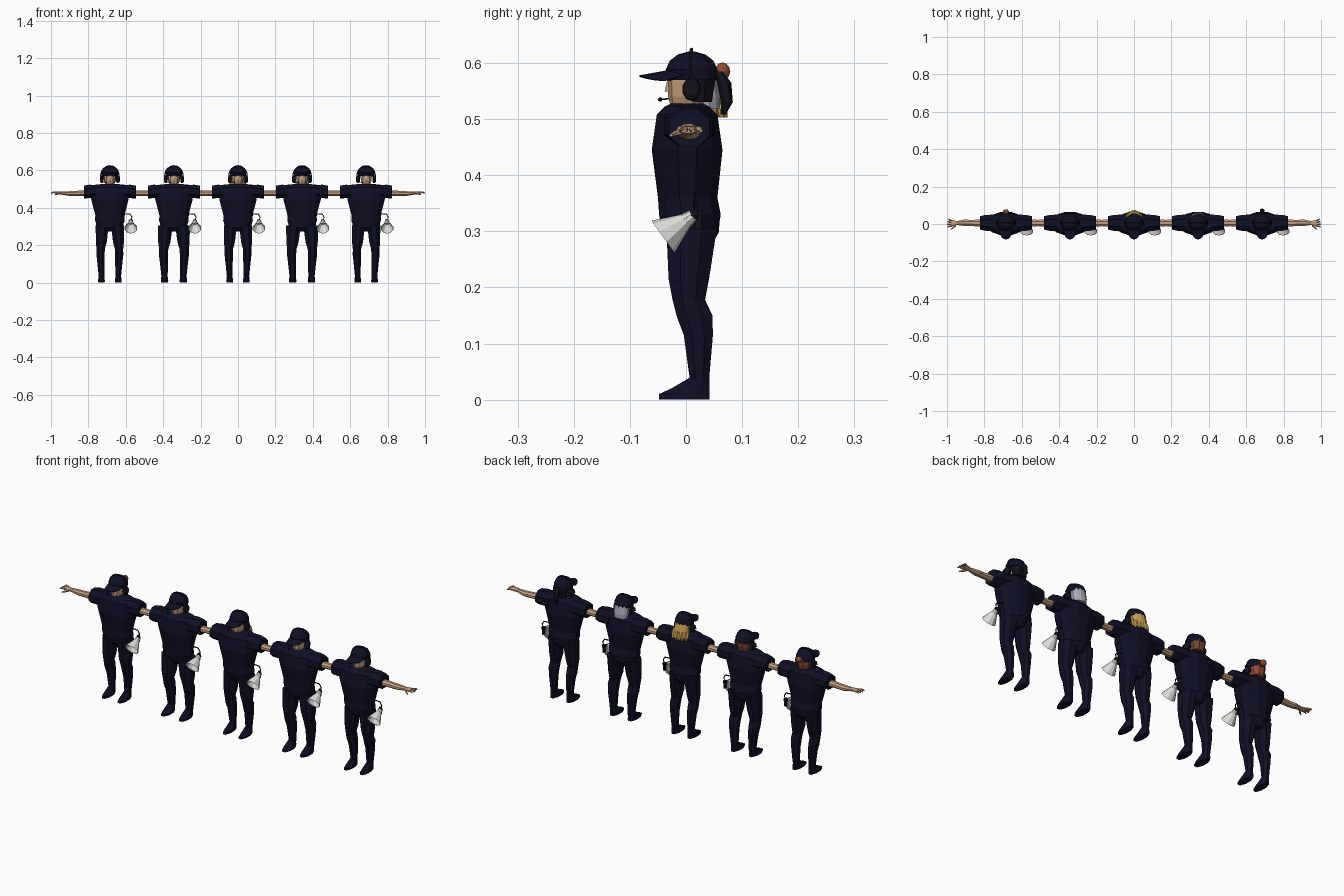
import bpy, bmesh
from math import sin, cos, pi
from mathutils import Vector

if "Cube" in bpy.data.objects:
    bpy.data.objects.remove(bpy.data.objects["Cube"])


def material(name, rgb):
    m = bpy.data.materials.new(name)
    m.use_nodes = True
    m.diffuse_color = (*rgb, 1)
    m.node_tree.nodes["Principled BSDF"].inputs["Base Color"].default_value = (*rgb, 1)
    return m


NAVY = material("navy cloth", (.005, .005, .02))
BLACK = material("black plastic", (.006, .006, .012))
SKIN = material("skin", (.56, .34, .2))
WHITE = material("horn white", (.72, .72, .69))
SILVER = material("silver hair", (.4, .42, .5))
GOLD = material("golden hair", (.6, .36, .08))
BROWN = material("brown hair", (.2, .06, .03))
AUBURN = material("auburn hair", (.3, .07, .035))


def finish(name, bm, mat, mirror=False):
    bmesh.ops.recalc_face_normals(bm, faces=bm.faces)
    mesh = bpy.data.meshes.new(name)
    bm.to_mesh(mesh)
    bm.free()
    mesh.materials.append(mat)
    ob = bpy.data.objects.new(name, mesh)
    bpy.context.collection.objects.link(ob)
    if mirror:
        ob.modifiers.new("mirror", "MIRROR")
    return ob


def skin_rings(name, rings, mat, mirror, caps=True):
    """Bridge successive rings of points into a closed shell."""
    bm = bmesh.new()
    loops = [[bm.verts.new(p) for p in r] for r in rings]
    n = len(loops[0])
    for a, b in zip(loops, loops[1:]):
        for i in range(n):
            j = (i + 1) % n
            bm.faces.new((a[i], a[j], b[j], b[i]))
    if caps:
        bm.faces.new(loops[0])
        bm.faces.new(loops[-1])
    return finish(name, bm, mat, mirror)


def loft(name, rows, mat, axis="z", sides=8, mirror=False):
    """Rows are (height, centre a, centre b, radius a, radius b) along an axis."""
    rings = []
    for h, ca, cb, ra, rb in rows:
        ring = []
        for i in range(sides):
            t = 2 * pi * (i + .5) / sides
            k = cos(pi / sides)
            a, b = ca + ra * cos(t) / k, cb + rb * sin(t) / k
            ring.append((a, b, h) if axis == "z" else (h, a, b))
        rings.append(ring)
    return skin_rings(name, rings, mat, mirror)


def tube(name, points, radius, mat, sides=5):
    """Sweep a small round section along a path."""
    pts = [Vector(p) for p in points]
    rings = []
    for i, p in enumerate(pts):
        d = (pts[min(i + 1, len(pts) - 1)] - pts[max(i - 1, 0)]).normalized()
        q = d.to_track_quat("Z", "Y")
        rings.append([p + q @ Vector((radius * cos(2 * pi * k / sides),
                                      radius * sin(2 * pi * k / sides), 0)) for k in range(sides)])
    return skin_rings(name, rings, mat, False)


def ball(name, centre, radii, mat):
    bm = bmesh.new()
    bmesh.ops.create_icosphere(bm, subdivisions=2, radius=1)
    for v in bm.verts:
        v.co = Vector(c + r * x for c, r, x in zip(centre, radii, v.co))
    return finish(name, bm, mat)


def box(name, centre, size, mat, mirror=False):
    bm = bmesh.new()
    bmesh.ops.create_cube(bm, size=1)
    for v in bm.verts:
        v.co = Vector(c + s * x for c, s, x in zip(centre, size, v.co))
    return finish(name, bm, mat, mirror)


def horn():
    """Cone with an open, hollow bell pointing forward and down."""
    throat, bell = Vector((.112, .012, .328)), Vector((.112, -.041, .29))
    q = (bell - throat).to_track_quat("Z", "X")
    rings = []
    for t, r in ((0, .011), (.25, .014), (.95, .034), (1, .035), (.95, .031), (.3, .01)):
        c = throat.lerp(bell, t)
        rings.append([c + q @ Vector((r * cos(pi * k / 5), r * sin(pi * k / 5), 0)) for k in range(10)])
    return skin_rings("megaphone_horn", rings, WHITE, False)


def brim():
    bm = bmesh.new()
    rows = []
    for s in (0, .5, 1):
        row = []
        for i in range(9):
            t = (i / 8 - .5) * pi * .85
            inner = Vector((.043 * sin(t), .01 - .043 * cos(t), .587 - .006 * sin(t) ** 2))
            outer = Vector((.037 * sin(t), -.025 - .058 * cos(t), .578 - .01 * sin(t) ** 2))
            row.append(bm.verts.new(inner.lerp(outer, s)))
        rows.append(row)
    for a, b in zip(rows, rows[1:]):
        for i in range(8):
            bm.faces.new((a[i], a[i + 1], b[i + 1], b[i]))
    ob = finish("cap_brim", bm, NAVY)
    ob.modifiers.new("thickness", "SOLIDIFY").thickness = .003
    return ob


def hair(style):
    if style == "ponytail":
        return [loft("hair_back", [(.53, 0, .022, .024, .024), (.58, 0, .02, .033, .034)], BLACK),
                loft("ponytail", [(.585, 0, .056, .006, .008), (.565, 0, .068, .012, .011),
                                  (.53, 0, .073, .012, .009), (.508, 0, .066, .004, .004)], BLACK, sides=6)]
    if style == "bob":
        return [loft("hair_bob", [(.518, 0, .038, .034, .022), (.54, 0, .032, .038, .029),
                                  (.58, 0, .022, .037, .033)], SILVER, sides=12)]
    if style == "long":
        parts = [loft("hair_long", [(.52, 0, .04, .036, .026), (.545, 0, .033, .039, .03),
                                    (.58, 0, .022, .037, .033)], GOLD, sides=12)]
        for i in range(6):  # flicked-out ends
            x = -.035 + .014 * i
            y = .064 - 14 * x * x
            parts.append(loft("hair_lock", [(.503, x, y + .006, .004, .004), (.518, x, y, .009, .009),
                                            (.545, x, y - .008, .008, .008)], GOLD, sides=5))
        return parts
    colour = AUBURN if style == "bun" else BROWN
    parts = [loft("hair_short", [(.53, 0, .028, .027, .021), (.555, 0, .025, .034, .029),
                                 (.582, 0, .02, .036, .034)], colour)]
    if style == "bun":
        parts.append(ball("hair_bun", (0, .065, .585), (.017, .014, .016), colour))
    return parts


def person(x, style, stance):
    parts = []
    add = parts.append
    # clothing
    add(loft("shirt", [(.312, 0, .007, .072, .052), (.33, 0, .007, .079, .055),
                       (.36, 0, .003, .078, .053), (.445, 0, .002, .1, .063),
                       (.508, 0, .002, .1, .054), (.522, 0, .002, .085, .04),
                       (.528, 0, .002, .028, .028)], NAVY, sides=12))
    add(loft("trouser_seat", [(.272, 0, .012, .03, .03), (.298, 0, .01, .072, .046),
                              (.325, 0, .008, .075, .05)], NAVY, sides=10))
    add(loft("sleeve", [(.06, .005, .487, .046, .035), (.11, .006, .487, .042, .036),
                        (.139, .006, .484, .036, .034)], NAVY, "x", 8, True))
    leg = loft("trouser_leg", [(.035, .045, .024, .015, .017), (.115, .048, .022, .02, .026),
                               (.15, .05, .015, .022, .032), (.178, .049, .005, .022, .029),
                               (.215, .046, .005, .029, .036), (.305, .041, .01, .035, .045)],
               NAVY, "z", 8, True)
    shoe = loft("shoe", [(0, .045, -.003, .017, .045), (.01, .045, -.003, .018, .045),
                         (.02, .045, .008, .017, .034), (.04, .045, .025, .014, .017)],
                NAVY, "z", 8, True)
    leg.scale.x, shoe.scale.x = stance, stance
    parts.extend((leg, shoe))
    # arms and hands
    add(loft("arm", [(.1, .004, .476, .022, .016), (.155, .005, .478, .018, .014),
                     (.195, .006, .476, .016, .013), (.22, .007, .476, .018, .012),
                     (.262, .005, .479, .01, .008), (.275, .004, .48, .015, .008),
                     (.293, .004, .481, .018, .006)], SKIN, "x", 8, True))
    for i in range(4):
        y, spread = -.009 + .009 * i, -.006 + .005 * i
        tip = .315 - .003 * abs(i - 1)
        add(loft("finger", [(.288, y, .481, .004, .004), (.303, y + spread * .5, .483, .004, .004),
                            (tip, y + spread, .479, .0025, .0025)], SKIN, "x", 5, True))
    add(loft("thumb", [(.267, -.006, .478, .005, .005), (.282, -.02, .474, .004, .004),
                       (.293, -.027, .471, .0025, .0025)], SKIN, "x", 5, True))
    # head and face
    add(loft("head", [(.505, 0, .006, .019, .021), (.522, 0, .0, .02, .026),
                      (.54, 0, .003, .027, .033), (.565, 0, .006, .03, .037),
                      (.592, 0, .008, .031, .038)], SKIN, sides=10))
    add(loft("nose", [(.549, 0, -.032, .005, .006), (.572, 0, -.029, .003, .004)], SKIN, sides=4))
    add(box("eye", (.012, -.029, .57), (.008, .006, .004), BLACK, True))
    # cap
    add(loft("cap_crown", [(.57, 0, .012, .042, .043), (.588, 0, .01, .045, .045),
                           (.604, 0, .01, .038, .038), (.615, 0, .01, .024, .024),
                           (.62, 0, .01, .007, .007)], NAVY, sides=14))
    add(brim())
    # headset
    add(tube("headset_band", [(.049 * cos(t), .01, .57 + .054 * sin(t))
                              for t in (pi * i / 12 for i in range(13))], .0035, BLACK))
    add(loft("ear_cup", [(.034, .01, .553, .012, .014), (.039, .01, .553, .016, .02),
                         (.05, .01, .553, .015, .018), (.054, .01, .553, .009, .011)],
             BLACK, "x", 10, True))
    add(tube("microphone_boom", [(-.046, .0, .545), (-.042, -.022, .537), (-.022, -.045, .535)],
             .0015, BLACK))
    add(ball("microphone", (-.02, -.046, .535), (.005, .004, .004), BLACK))
    parts.extend(hair(style))
    # megaphone hanging at the hip
    add(horn())
    add(ball("megaphone_driver", (.112, .013, .329), (.012, .01, .011), BLACK))
    add(box("megaphone_grip", (.106, .022, .32), (.01, .012, .035), BLACK))
    add(tube("megaphone_strap", [(.07, .015, .345), (.082, .015, .368), (.108, .015, .366),
                                 (.118, .015, .35), (.113, .014, .332)], .003, BLACK))
    for ob in parts:
        ob.location.x = x


# row of five, right to left
for i, (style, stance) in enumerate((("bun", 1), ("short", 1.12), ("long", 1),
                                     ("bob", 1.12), ("ponytail", 1))):
    person((i - 2) * .3425, style, stance)
